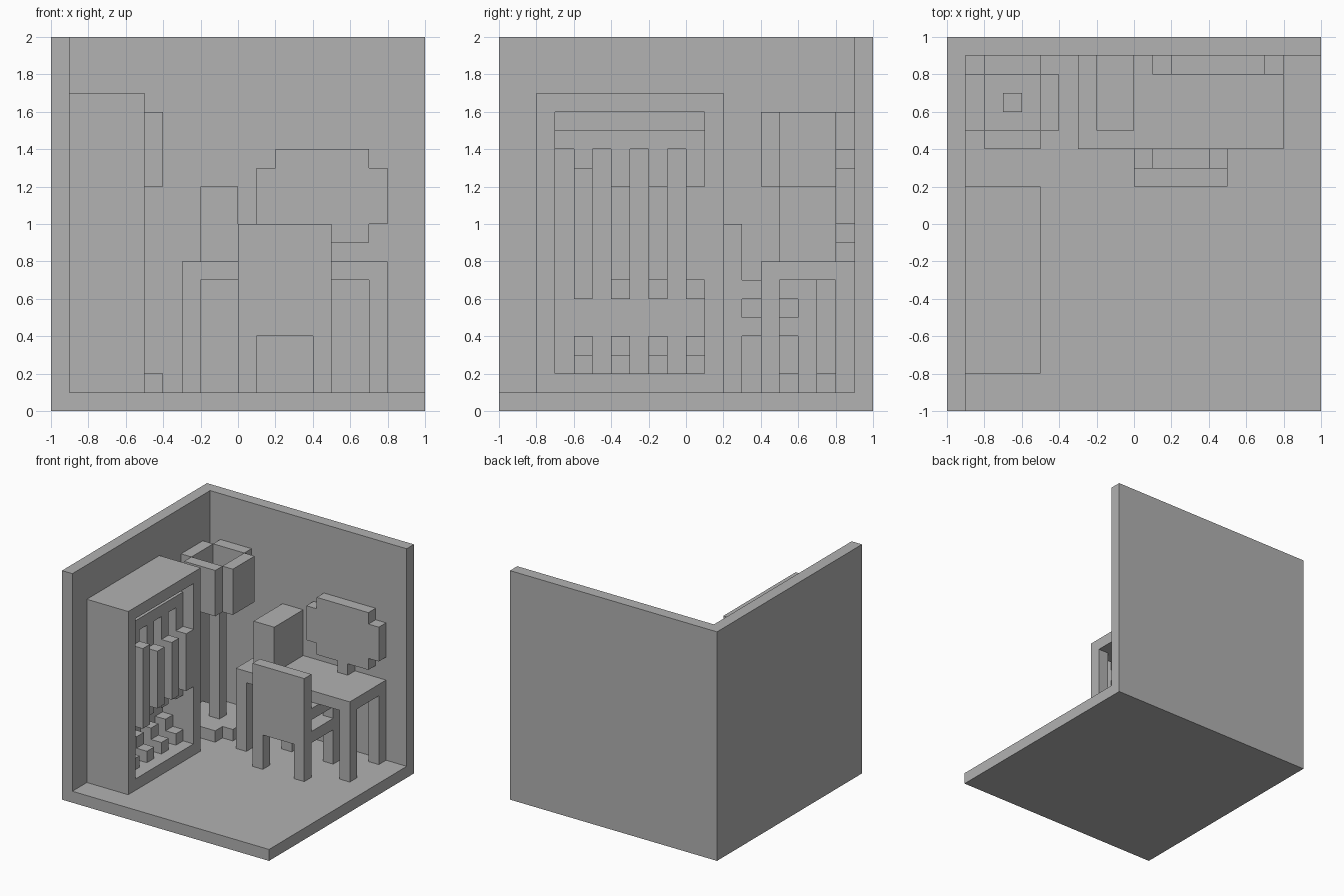
import bpy
import bmesh
from mathutils import Vector

cube = bpy.data.objects.get("Cube")
if cube:
    bpy.data.objects.remove(cube)

GRID = 0.1  # every part sits on this module

grey = bpy.data.materials.new("plain_grey")
grey.use_nodes = True
grey.diffuse_color = (0.445, 0.445, 0.445, 1)
grey.node_tree.nodes["Principled BSDF"].inputs["Base Color"].default_value = grey.diffuse_color


def finish(name, bm):
    bmesh.ops.recalc_face_normals(bm, faces=bm.faces)
    mesh = bpy.data.meshes.new(name)
    bm.to_mesh(mesh)
    bm.free()
    mesh.materials.append(grey)
    obj = bpy.data.objects.new(name, mesh)
    bpy.context.collection.objects.link(obj)
    return obj


def boxes(name, *parts):
    """One object from blocks, each given as x, y and z ranges in modules."""
    bm = bmesh.new()
    for xs, ys, zs in parts:
        low, high = (Vector(c) * GRID for c in zip(xs, ys, zs))
        verts = bmesh.ops.create_cube(bm, size=1)["verts"]
        bmesh.ops.scale(bm, vec=high - low, verts=verts)
        bmesh.ops.translate(bm, vec=(low + high) / 2, verts=verts)
    return finish(name, bm)


def prism(name, outline, sweep):
    """Extrude a closed outline of module points along a module vector."""
    bm = bmesh.new()
    face = bm.faces.new([bm.verts.new(Vector(p) * GRID) for p in outline])
    top = bmesh.ops.extrude_face_region(bm, geom=[face], use_keep_orig=True)["geom"]
    verts = [v for v in top if isinstance(v, bmesh.types.BMVert)]
    bmesh.ops.translate(bm, vec=Vector(sweep) * GRID, verts=verts)
    return finish(name, bm)


def notched(a0, a1, b0, b1):
    """Rectangle outline with one module cut from each corner."""
    return [(a0 + 1, b0), (a1 - 1, b0), (a1 - 1, b0 + 1), (a1, b0 + 1),
            (a1, b1 - 1), (a1 - 1, b1 - 1), (a1 - 1, b1), (a0 + 1, b1),
            (a0 + 1, b1 - 1), (a0, b1 - 1), (a0, b0 + 1), (a0 + 1, b0 + 1)]


# Room shell
boxes("floor", ((-10, 10), (-10, 10), (0, 1)))
boxes("side_wall", ((-10, -9), (-10, 10), (1, 20)))
boxes("back_wall", ((-9, 10), (9, 10), (1, 20)))

# Wardrobe with an open front
boxes("wardrobe",
      ((-9, -8), (-8, 2), (1, 17)),
      ((-8, -5), (-8, 2), (1, 2)),
      ((-8, -5), (-8, 2), (16, 17)),
      ((-8, -5), (-8, -7), (2, 16)),
      ((-8, -5), (1, 2), (2, 16)))
boxes("hanging_rail", ((-7, -6), (-7, 1), (14, 15)))

# Clothes on the rail, a pair of shoe blocks below each
boxes("long_garment",
      ((-8, -5), (-6, -5), (6, 13)), ((-7, -6), (-6, -5), (13, 14)))
for i, y in enumerate(range(-6, 1, 2)):
    ys = (y, y + 1)
    if i:
        boxes(f"garment_{i}",
              ((-7, -6), ys, (6, 14)),
              ((-8, -7), ys, (7, 12)),
              ((-6, -5), ys, (7, 12)))
    boxes(f"shoe_{i + 1}", ((-8, -7), ys, (2, 4)), ((-7, -6), ys, (2, 3)))

# Floor lamp
prism("lamp_base", [(x, y, 1) for x, y in notched(-9, -4, 4, 9)], (0, 0, 1))
boxes("lamp_pole", ((-7, -6), (6, 7), (2, 14)))
boxes("lamp_shade",
      ((-9, -8), (5, 8), (12, 16)),
      ((-5, -4), (5, 8), (12, 16)),
      ((-8, -5), (4, 5), (12, 16)),
      ((-8, -5), (8, 9), (12, 16)))

# Desk
boxes("desk_top", ((-3, 8), (4, 9), (7, 8)))
boxes("desk_legs", *[((x, x + 1), (y, y + 1), (1, 7))
                     for x in (-3, 7) for y in (4, 8)])

# Computer case and screen
boxes("computer_case", ((-2, 0), (5, 9), (8, 12)))
prism("screen", [(x, 8, z) for x, z in notched(1, 8, 9, 14)], (0, 1, 0))
boxes("screen_stand", ((4, 5), (8, 9), (8, 9)))

# Chair tucked under the desk
boxes("chair_back", ((0, 5), (2, 3), (4, 10)))
boxes("chair_seat", ((0, 5), (3, 7), (4, 5)))
for side, x in (("right", 0), ("left", 4)):
    xs = (x, x + 1)
    boxes(f"chair_legs_{side}", (xs, (2, 3), (1, 4)), (xs, (6, 7), (1, 4)))
    boxes(f"chair_arm_{side}", (xs, (3, 7), (6, 7)), (xs, (6, 7), (5, 6)))
